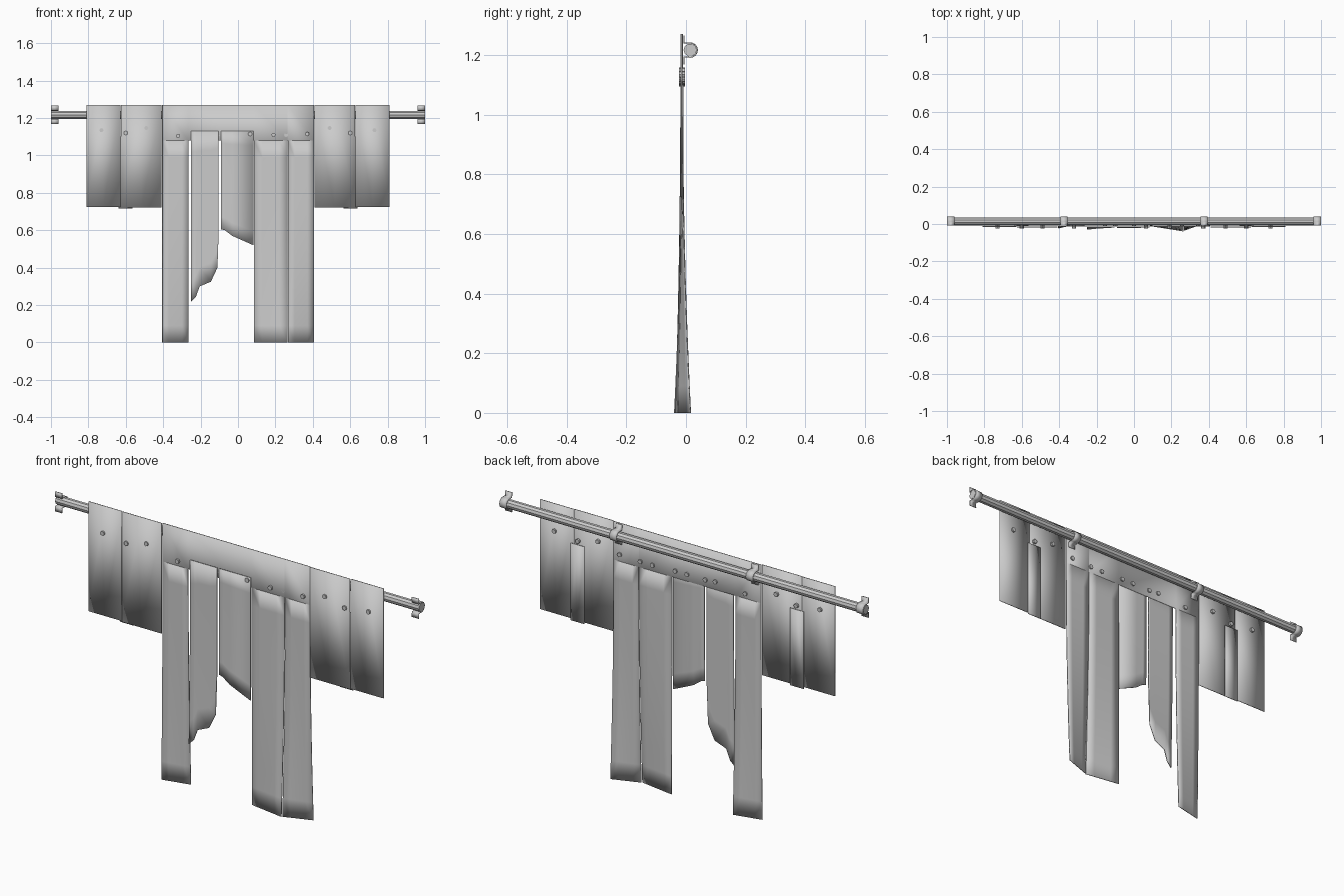
import bpy, bmesh, math
from mathutils import Matrix

old = bpy.data.objects.get("Cube")
if old:
    bpy.data.objects.remove(old, do_unlink=True)

grey = bpy.data.materials.new("pale_grey")
grey.use_nodes = True
grey.diffuse_color = (0.6, 0.6, 0.6, 1)
grey.node_tree.nodes["Principled BSDF"].inputs["Base Color"].default_value = (0.6, 0.6, 0.6, 1)


def finish(name, bm, thickness=0):
    bmesh.ops.remove_doubles(bm, verts=bm.verts, dist=0.0005)
    bmesh.ops.recalc_face_normals(bm, faces=bm.faces)
    mesh = bpy.data.meshes.new(name)
    bm.to_mesh(mesh)
    bm.free()
    mesh.materials.append(grey)
    obj = bpy.data.objects.new(name, mesh)
    bpy.context.collection.objects.link(obj)
    if thickness:
        mod = obj.modifiers.new("thickness", "SOLIDIFY")
        mod.thickness = thickness
        mod.offset = 0
    # Smooth sheets and round parts, keeping hard edges
    bpy.ops.object.select_all(action="DESELECT")
    obj.select_set(True)
    bpy.context.view_layer.objects.active = obj
    bpy.ops.object.shade_smooth_by_angle(angle=math.radians(25))
    return obj


def sheet(bm, bottom, top, y=-0.012, sway=(0, 0), rows=1):
    """Hanging sheet: bottom is its lower outline, sway its y shift at the floor."""
    x0, x1 = bottom[0][0], bottom[-1][0]
    columns = []
    for x, low in bottom:
        side = (x - x0) / (x1 - x0)
        shift = sway[0] * (1 - side) + sway[1] * side
        column = []
        for r in range(rows + 1):
            z = top + (low - top) * r / rows
            drop = max(0, 1 - z / 1.08)
            column.append(bm.verts.new((x, y + shift * drop ** 2, z)))
        columns.append(column)
    for a, b in zip(columns, columns[1:]):
        for r in range(rows):
            bm.faces.new((a[r], a[r + 1], b[r + 1], b[r]))


def flat(x0, x1, z, cuts=4):
    return [(x0 + (x1 - x0) * i / cuts, z) for i in range(cuts + 1)]


# Centre curtain: header and three full-length strips joined to it
HEM = 1.08
bm = bmesh.new()
sheet(bm, [(x, HEM) for x in (-0.405, -0.265, 0.085, 0.265, 0.268, 0.405)], 1.27)
sheet(bm, flat(-0.405, -0.265, 0), HEM, sway=(-0.01, 0.022), rows=12)
sheet(bm, flat(0.085, 0.265, 0), HEM, sway=(0.003, -0.026), rows=12)
sheet(bm, flat(0.268, 0.405, 0), HEM, sway=(-0.022, 0.027), rows=12)
finish("centre_curtain", bm, 0.004)

# Torn strips in front of the header
torn = {
    "torn_strip_long": [(-0.25, 0.22), (-0.225, 0.245), (-0.205, 0.3),
                        (-0.145, 0.325), (-0.11, 0.4), (-0.103, 0.6)],
    "torn_strip_short": [(-0.09, 0.605), (-0.07, 0.6), (-0.03, 0.57), (0.082, 0.52)],
}
for name, outline in torn.items():
    bm = bmesh.new()
    sheet(bm, outline, 1.13, y=-0.017, sway=(-0.018, 0), rows=8)
    finish(name, bm, 0.004)

# Side panels, each with a flap behind the overlap
for side, s in (("left", 1), ("right", -1)):
    for part, a, b, low, top, y in (("inner_panel", 0.408, 0.626, 0.722, 1.27, -0.016),
                                    ("outer_panel", 0.629, 0.81, 0.725, 1.27, -0.014),
                                    ("overlap_flap", 0.565, 0.64, 0.717, 1.1, -0.01)):
        bm = bmesh.new()
        sheet(bm, flat(s * a, s * b, low, 2), top, y=y)
        finish(side + "_" + part, bm, 0.004)

# Rail
RAIL_Y, RAIL_Z = 0.014, 1.217
bm = bmesh.new()
bmesh.ops.create_cone(bm, cap_ends=True, segments=10, radius1=0.022, radius2=0.022, depth=2,
                      matrix=Matrix.Translation((0, RAIL_Y, RAIL_Z)) @ Matrix.Rotation(math.pi / 2, 4, "Y"))
finish("rail", bm)

# Strap brackets wrapping the rail from behind, with flanges up and down
arc = [(RAIL_Y + 0.024 * math.cos(a), RAIL_Z + 0.024 * math.sin(a))
       for a in [math.pi / 2 - i * math.pi / 8 for i in range(9)]]
strap = [(-0.007, 1.266), (-0.007, 1.241)] + arc + [(-0.007, 1.193), (-0.007, 1.168)]
for name, x in (("right_end", -0.98), ("right_middle", -0.375),
                ("left_middle", 0.375), ("left_end", 0.98)):
    bm = bmesh.new()
    ends = [[bm.verts.new((x + d, y, z)) for y, z in strap] for d in (-0.019, 0.019)]
    for i in range(len(strap) - 1):
        bm.faces.new((ends[0][i], ends[0][i + 1], ends[1][i + 1], ends[1][i]))
    finish(name + "_bracket", bm, 0.004)

# Bolts through the sheets
bolts = [(0.73, 1.135), (-0.73, 1.135), (0.6, 1.12), (-0.6, 1.12), (0.49, 1.147), (-0.49, 1.147),
         (0.37, 1.115), (0.19, 1.11), (0.065, 1.115), (-0.32, 1.105), (0.257, 1.11),
         (0, 1.115), (-0.1, 1.115), (-0.155, 1.12)]
for x, z in bolts:
    # Bolts over the torn strips show only at the back
    hidden = x in (0.257, 0, -0.1, -0.155)
    front, back = (-0.014 if hidden else -0.024), -0.003
    bm = bmesh.new()
    bmesh.ops.create_cone(bm, cap_ends=True, segments=8, radius1=0.011, radius2=0.011, depth=back - front,
                          matrix=Matrix.Translation((x, (front + back) / 2, z)) @ Matrix.Rotation(math.pi / 2, 4, "X"))
    finish("bolt", bm)
